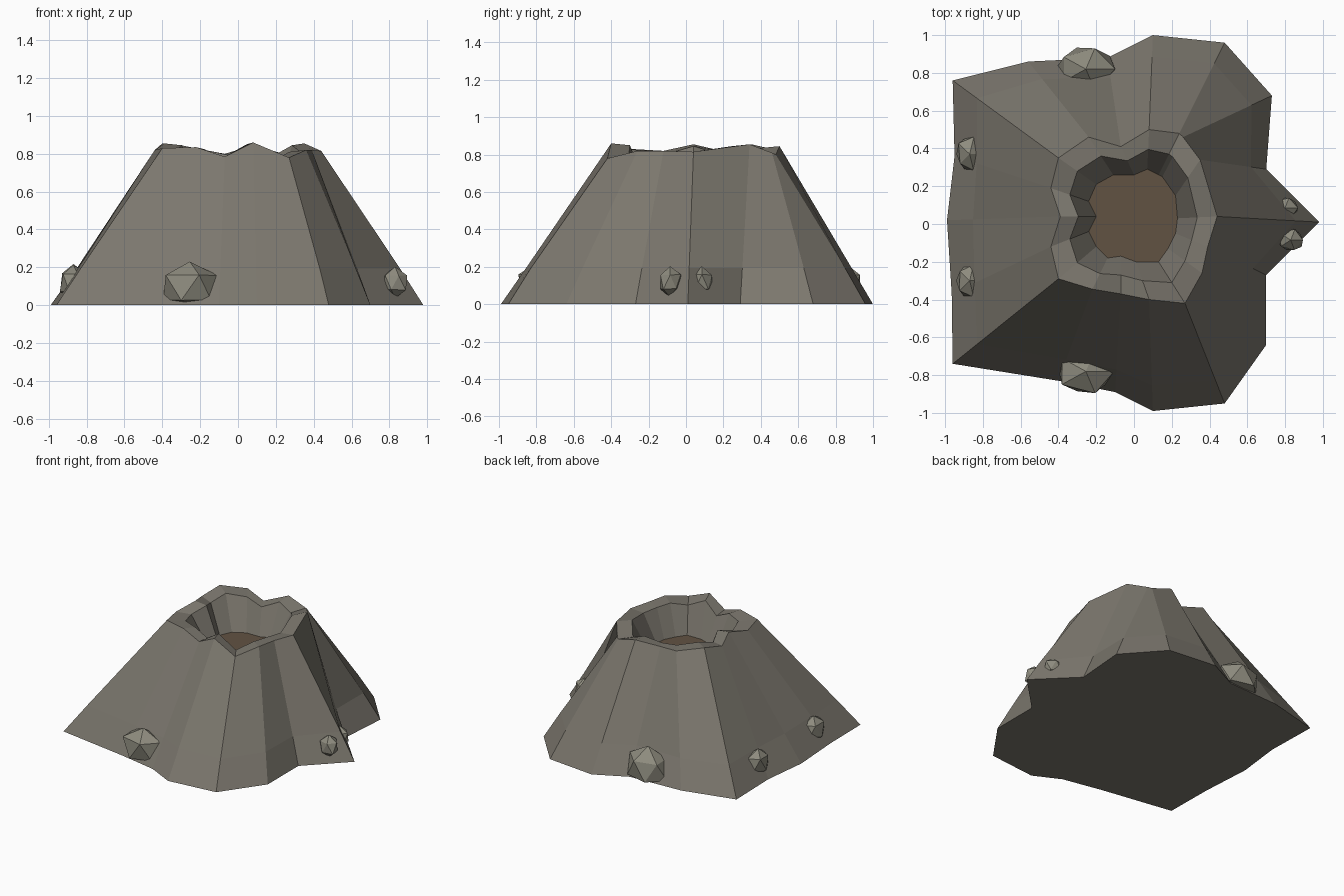
import bpy, bmesh, random
from mathutils import Vector

if "Cube" in bpy.data.objects:
    bpy.data.objects.remove(bpy.data.objects["Cube"])
random.seed(4)

def material(name, col):
    m = bpy.data.materials.new(name)
    m.diffuse_color = (*col, 1)
    m.use_nodes = True
    m.node_tree.nodes["Principled BSDF"].inputs["Base Color"].default_value = m.diffuse_color
    return m

STONE = material("stone", (0.20, 0.185, 0.155))
PALE = material("pale_stone", (0.27, 0.26, 0.21))
FLOOR = material("crater_brown", (0.12, 0.085, 0.055))

def finish(bm, name, mat):
    me = bpy.data.meshes.new(name)
    bmesh.ops.recalc_face_normals(bm, faces=bm.faces)
    bm.to_mesh(me)
    bm.free()
    me.materials.append(mat)
    ob = bpy.data.objects.new(name, me)
    bpy.context.collection.objects.link(ob)
    return ob

# Matching outlines, counter-clockwise from the right-hand spur
base = [(.98, .01), (.70, .29), (.73, .68), (.48, .96), (.10, 1), (-.14, .88),
        (-.56, .86), (-.96, .76), (-.95, .36), (-.99, .02), (-.965, -.37), (-.96, -.74),
        (-.40, -.83), (-.10, -.89), (.10, -.99), (.48, -.95), (.70, -.64), (.70, -.27)]
rim = [(.44, .04), (.35, .34), (.26, .46), (.24, .48), (.08, .50), (-.07, .41),
       (-.24, .46), (-.40, .35), (-.44, .19), (-.39, .04), (-.44, -.12), (-.40, -.29),
       (-.22, -.345), (-.07, -.37), (.08, -.40), (.27, -.42), (.36, -.26), (.39, -.12)]
rim_z = [.815, .855, .81, .80, .845, .80, .83, .855, .82, .855, .82, .83,
         .835, .785, .86, .78, .82, .82]
floor = [(.23, .03), (.22, .15), (.15, .25), (.13, .26), (.07, .29), (0, .26),
         (-.11, .26), (-.20, .21), (-.24, .12), (-.20, .04), (-.24, -.04), (-.20, -.12),
         (-.14, -.18), (-.07, -.17), (.01, -.20), (.13, -.20), (.18, -.13), (.22, -.05)]
FZ = 0.60

# Mountain: base, foot ring, rim, inner lip and crater wall lofted together
rings = [[Vector((*p, 0)) for p in base]]
top = [Vector((*p, z)) for p, z in zip(rim, rim_z)]
foot = [b.lerp(t, .23) for b, t in zip(rings[0], top)]
for v in foot:
    v.z = .195
bottom = [Vector((*p, FZ)) for p in floor]
lip = [Vector((*t.lerp(f, .5).xy, t.z - .01)) for t, f in zip(top, bottom)]
rings += [foot, top, lip, bottom]

bm = bmesh.new()
rows = [[bm.verts.new(p) for p in r] for r in rings]
n = len(base)
for a, b in zip(rows, rows[1:]):
    for i in range(n):
        j = (i + 1) % n
        bm.faces.new((a[i], a[j], b[j], b[i]))
bm.faces.new(rows[0][::-1])
bm.faces.new(rows[-1])
mountain = finish(bm, "mountain", STONE)
mountain.data.materials.append(FLOOR)
mountain.data.polygons[len(mountain.data.polygons) - 1].material_index = 1

# Boulders half sunk into the foot of the slopes
def boulder(name, centre, size):
    bm = bmesh.new()
    bmesh.ops.create_icosphere(bm, subdivisions=1, radius=1)
    for v in bm.verts:
        k = random.uniform(.92, 1.1)
        v.co = Vector(c + s * k * x for c, s, x in zip(centre, size, v.co))
        v.co.z = max(v.co.z, .003)
    finish(bm, name, PALE)

for side, tag in ((-1, "front"), (1, "back")):
    boulder(tag + "_boulder", (-.255, side * .80 + .02, .09), (.165, .125, .145))
for y, tag in ((.37, "rear"), (-.30, "fore")):
    boulder("left_boulder_" + tag, (-.87, y, .12), (.075, .10, .10))
for x, y, tag in ((.80, .085, "rear"), (.83, -.085, "fore")):
    boulder("right_boulder_" + tag, (x, y, .12), (.075, .065, .085))
